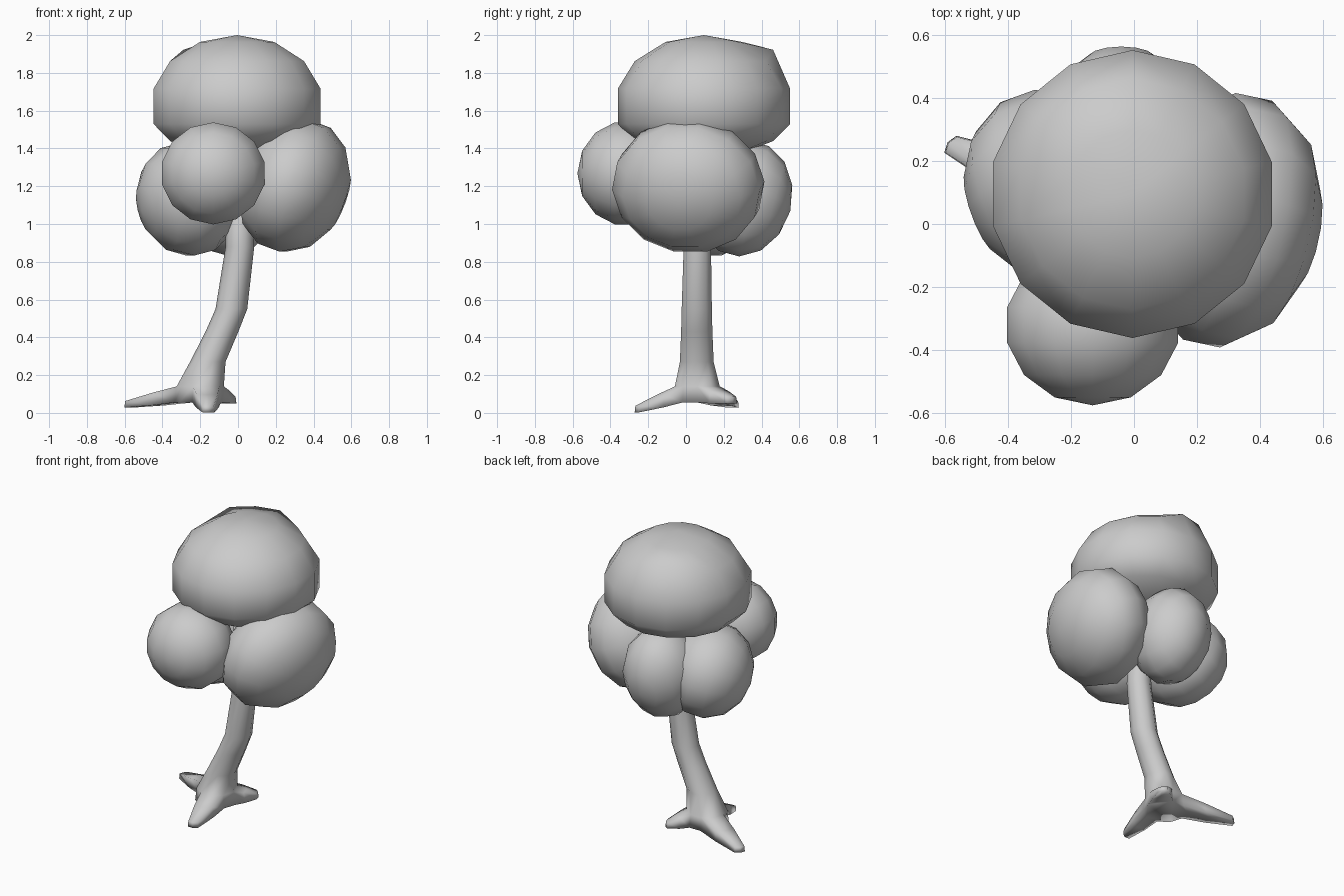
import bpy, bmesh, math
from mathutils import Vector, Matrix, Euler

cube = bpy.data.objects.get("Cube")
if cube:
    bpy.data.objects.remove(cube, do_unlink=True)

grey = bpy.data.materials.new("plain grey")
grey.use_nodes = True
colour = (0.6, 0.6, 0.6, 1)
grey.diffuse_color = colour
grey.node_tree.nodes["Principled BSDF"].inputs["Base Color"].default_value = colour


def finish(bm, name):
    bmesh.ops.recalc_face_normals(bm, faces=bm.faces)
    for f in bm.faces:
        f.smooth = True
    mesh = bpy.data.meshes.new(name)
    bm.to_mesh(mesh)
    bm.free()
    mesh.materials.append(grey)
    obj = bpy.data.objects.new(name, mesh)
    bpy.context.collection.objects.link(obj)


def ellipsoid(radii, pole):
    """Low-poly ellipsoid whose rings run around the pole axis."""
    bm = bmesh.new()
    bmesh.ops.create_uvsphere(bm, u_segments=14, v_segments=7, radius=1)
    if pole != "Z":
        bm.transform(Matrix.Rotation(math.pi / 2, 4, "Y" if pole == "X" else "X"))
    bm.transform(Matrix.Diagonal((*radii, 1)))
    return bm


def leaf_clump(name, centre, radii, pole, lean=(0, 0, 0)):
    bm = ellipsoid(radii, pole)
    turn = Euler([math.radians(a) for a in lean]).to_matrix().to_4x4()
    bm.transform(Matrix.Translation(centre) @ turn)
    finish(bm, name)


def middle(faces):
    return sum((f.calc_center_median() for f in faces), Vector()) / len(faces)


# Top of the crown: flattened underneath, with a raised shoulder at the back
bm = ellipsoid((0.465, 0.468, 0.365), "Z")
for v in bm.verts:
    if v.co.z < 0:
        v.co.z = 0.62 * v.co.z - 0.055
    elif v.co.z > 0.18 and v.co.y > 0.21 and v.co.x < 0.1:
        v.co.z += 0.06
bm.transform(Matrix.Translation((-0.005, 0.095, 1.635)))
finish(bm, "crown_top")

# Lower crown
leaf_clump("crown_left", (0.297, 0.012, 1.203), (0.285, 0.41, 0.367), "X", (0, 20, -12))
leaf_clump("crown_right", (-0.265, 0.12, 1.132), (0.268, 0.312, 0.308), "X", (0, -14, 20))
leaf_clump("crown_front", (-0.131, -0.32, 1.268), (0.285, 0.255, 0.277), "Y")
leaf_clump("crown_back", (-0.04, 0.305, 1.135), (0.245, 0.256, 0.31), "Y", (-15, 0, 0))

# Trunk: rings lofted along a bent path, given as x, y, z, radius
SIDES = 10
path = [(-0.2, 0.06, 0.055, 0.135), (-0.2, 0.06, 0.14, 0.125),
        (-0.16, 0.057, 0.27, 0.094), (-0.085, 0.057, 0.43, 0.087),
        (-0.035, 0.057, 0.55, 0.084), (0.01, 0.06, 0.88, 0.076),
        (0.01, 0.06, 1.3, 0.07)]
bm = bmesh.new()
rings = []
for x, y, z, r in path:
    rings.append([bm.verts.new((x + r * math.cos(a), y + r * math.sin(a), z))
                  for a in (math.tau * i / SIDES for i in range(SIDES))])
bands = []
for low, high in zip(rings, rings[1:]):
    bands.append([bm.faces.new((low[i], low[(i + 1) % SIDES], high[(i + 1) % SIDES], high[i]))
                  for i in range(SIDES)])
bm.faces.new(rings[0][::-1])
bm.faces.new(rings[-1])
bm.normal_update()

# Roots: pull pairs of faces of the lowest band out to tapered tips
base = Vector((-0.2, 0.06, 0.1))
for tip in [(-0.585, 0.255, 0.045), (-0.155, -0.265, 0.02), (-0.025, 0.245, 0.068)]:
    tip = Vector(tip)
    out = (tip - base).normalized()
    faces = sorted((f for f in bands[0] if f.is_valid),
                   key=lambda f: -(f.calc_center_median() - base).normalized().dot(out))[:2]
    start = middle(faces)
    for along, size in ((0.45, 0.8), (1, 0.52)):
        centre = middle(faces)
        made = bmesh.ops.extrude_face_region(bm, geom=faces)["geom"]
        old = [f for f in faces if f.is_valid]
        if old:
            bmesh.ops.delete(bm, geom=old, context="FACES")
        goal = start.lerp(tip, along)
        for v in (g for g in made if isinstance(g, bmesh.types.BMVert)):
            v.co = goal + (v.co - centre) * size
        faces = [g for g in made if isinstance(g, bmesh.types.BMFace)]
finish(bm, "trunk_and_roots")
